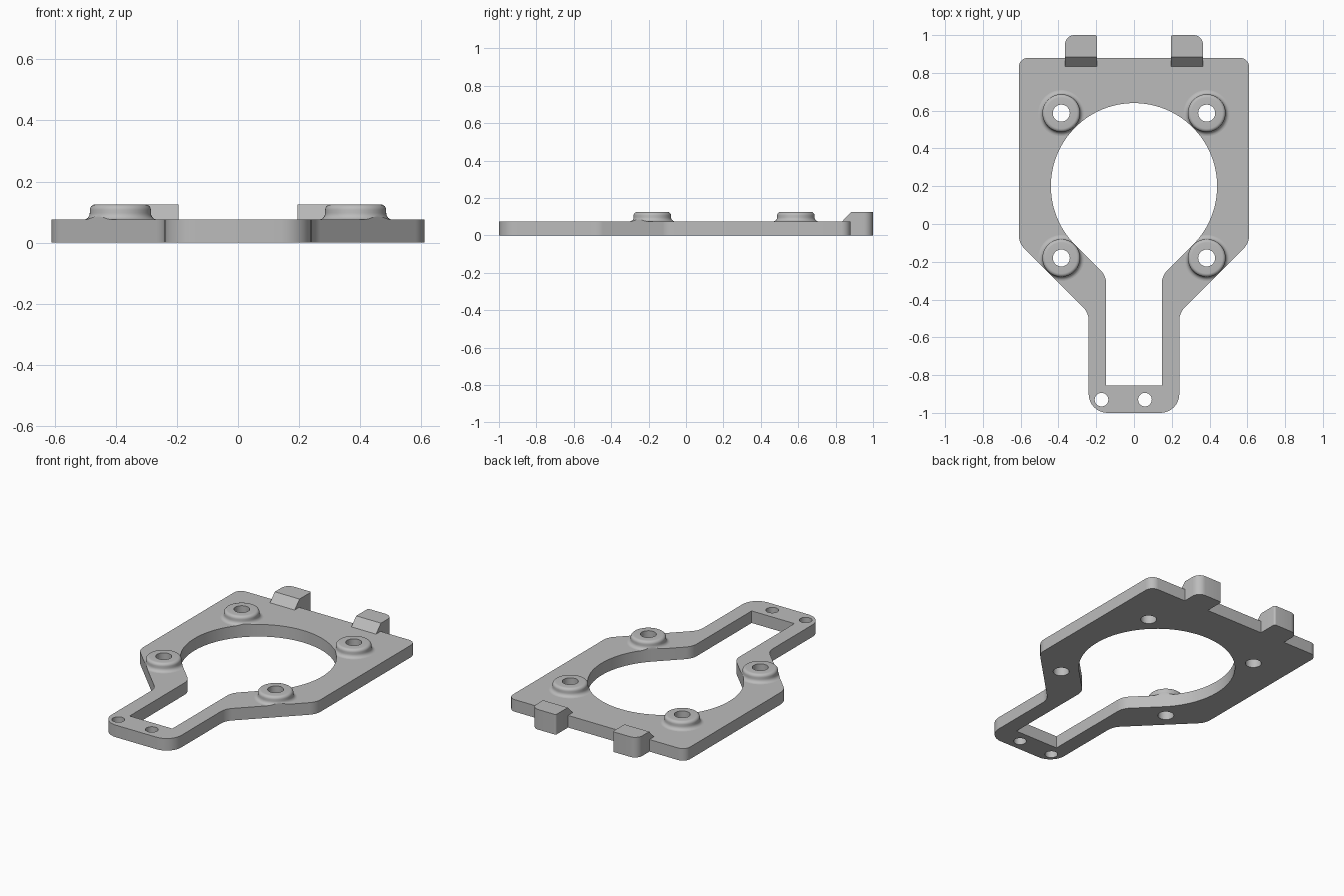
import bpy, bmesh
from math import pi, sin, cos, radians
from mathutils import Vector

cube = bpy.data.objects.get("Cube")
if cube:
    bpy.data.objects.remove(cube, do_unlink=True)

THICK, TOP = 0.075, 0.125

grey = bpy.data.materials.new("plain grey")
grey.use_nodes = True
grey.diffuse_color = (0.5, 0.5, 0.5, 1)
grey.node_tree.nodes["Principled BSDF"].inputs["Base Color"].default_value = grey.diffuse_color


def finish(name, bm):
    bmesh.ops.recalc_face_normals(bm, faces=bm.faces)
    mesh = bpy.data.meshes.new(name)
    bm.to_mesh(mesh)
    bm.free()
    ob = bpy.data.objects.new(name, mesh)
    bpy.context.collection.objects.link(ob)
    mesh.materials.append(grey)
    return ob


def prism(name, points, low, high):
    bm = bmesh.new()
    face = bm.faces.new([bm.verts.new((x, y, low)) for x, y in points])
    new = bmesh.ops.extrude_face_region(bm, geom=[face])["geom"]
    bmesh.ops.translate(bm, vec=(0, 0, high - low),
                        verts=[v for v in new if isinstance(v, bmesh.types.BMVert)])
    return finish(name, bm)


def lathe(name, profile, centre, steps=48):
    # closed radial profile spun about a vertical axis
    bm = bmesh.new()
    rings = [[bm.verts.new((centre[0] + r * cos(2 * pi * i / steps),
                            centre[1] + r * sin(2 * pi * i / steps), z))
              for i in range(steps)] for r, z in profile]
    for a, b in zip(rings, rings[1:] + rings[:1]):
        for i in range(steps):
            j = (i + 1) % steps
            bm.faces.new((a[i], a[j], b[j], b[i]))
    return finish(name, bm)


def rounded(corners, steps=8):
    # replace each (x, y, radius) corner by a fillet arc
    out = []
    for i, (x, y, r) in enumerate(corners):
        p = Vector((x, y))
        if r == 0:
            out.append(p)
            continue
        a = (Vector(corners[i - 1][:2]) - p).normalized()
        b = (Vector(corners[(i + 1) % len(corners)][:2]) - p).normalized()
        half = a.angle(b) / 2
        centre = p + (a + b).normalized() * r / sin(half)
        start = p + a * r * cos(half) / sin(half) - centre
        end = p + b * r * cos(half) / sin(half) - centre
        sweep = pi - 2 * half
        for k in range(steps + 1):
            t = k / steps
            out.append(centre + (start * sin((1 - t) * sweep) + end * sin(t * sweep)) / sin(sweep))
    return out


def circle(x, y, r, steps=48):
    return [(x + r * cos(2 * pi * i / steps), y + r * sin(2 * pi * i / steps)) for i in range(steps)]


def boolean(ob, cutter, operation="DIFFERENCE"):
    mod = ob.modifiers.new("cut", "BOOLEAN")
    mod.operation, mod.solver, mod.object = operation, "EXACT", cutter
    bpy.context.view_layer.objects.active = ob
    bpy.ops.object.modifier_apply(modifier=mod.name)


# outer outline, right half mirrored to the left
half = [(0.24, -1, 0.1), (0.24, -0.47, 0.1), (0.61, -0.10, 0.1), (0.61, 0.88, 0.05)]
outline = rounded(half + [(-x, y, r) for x, y, r in reversed(half)])

# keyhole opening: round bore running into a straight slot
bore = [(0.44 * cos(radians(a)), 0.2 + 0.44 * sin(radians(a)), 0) for a in range(-45, 226, 3)]
slot = [(-0.147, -0.275, 0.1), (-0.147, -0.855, 0), (0.147, -0.855, 0), (0.147, -0.275, 0.1)]
opening = rounded(bore + slot)

plate = prism("base_plate", outline, 0, THICK)
clip = prism("outline_helper", outline, -0.1, 0.3)
cutter = prism("opening_helper", opening, -0.1, 0.3)
helpers = [clip, cutter]
boolean(plate, cutter)

# screw holes
boss_centres = [(sx * 0.385, y) for sx in (-1, 1) for y in (-0.18, 0.587)]
holes = [(x, y, 0.045) for x, y in boss_centres] + [(-0.172, -0.93, 0.036), (0.058, -0.93, 0.036)]
for x, y, r in holes:
    drill = prism("hole_helper", circle(x, y, r), -0.1, 0.3)
    boolean(plate, drill)
    helpers.append(drill)

# flared bosses with rounded rims, trimmed to the plate's edges
flare = [(0.122 - 0.022 * sin(t), THICK + 0.022 * (1 - cos(t))) for t in [k * pi / 12 for k in range(7)]]
rim = [(0.082 + 0.018 * cos(t), TOP - 0.018 + 0.018 * sin(t)) for t in [k * pi / 12 for k in range(7)]]
bosses = []
for x, y in boss_centres:
    name = ("left" if x > 0 else "right") + ("_rear" if y > 0 else "_front") + "_boss"
    boss = lathe(name, [(0.045, THICK)] + flare + rim + [(0.045, TOP)], (x, y))
    boolean(boss, clip, "INTERSECT")
    boolean(boss, cutter)
    bosses.append(boss)

# rear tabs: sloped lip over the plate, rounded outer corner
tabs = []
side = [(0.88, 0), (1, 0), (1, TOP), (0.883, TOP), (0.835, THICK), (0.88, THICK)]
for s, name in ((1, "left_tab"), (-1, "right_tab")):
    bm = bmesh.new()
    face = bm.faces.new([bm.verts.new((s * 0.195, y, z)) for y, z in side])
    new = bmesh.ops.extrude_face_region(bm, geom=[face])["geom"]
    bmesh.ops.translate(bm, vec=(s * 0.17, 0, 0),
                        verts=[v for v in new if isinstance(v, bmesh.types.BMVert)])
    for outer, size in ((True, 0.05), (False, 0.012)):
        edges = [e for e in bm.edges
                 if all(v.co.y > 0.99 and (abs(v.co.x) > 0.36) == outer
                        and (outer or abs(v.co.x) < 0.196) for v in e.verts)]
        bmesh.ops.bevel(bm, geom=edges, offset=size, segments=8, profile=0.5, affect="EDGES")
    tabs.append(finish(name, bm))

for helper in helpers:
    bpy.data.objects.remove(helper, do_unlink=True)

# smooth curved walls, crisp edges
bpy.ops.object.select_all(action="DESELECT")
for ob in [plate] + bosses + tabs:
    ob.select_set(True)
bpy.context.view_layer.objects.active = plate
bpy.ops.object.shade_smooth_by_angle(angle=radians(30))
